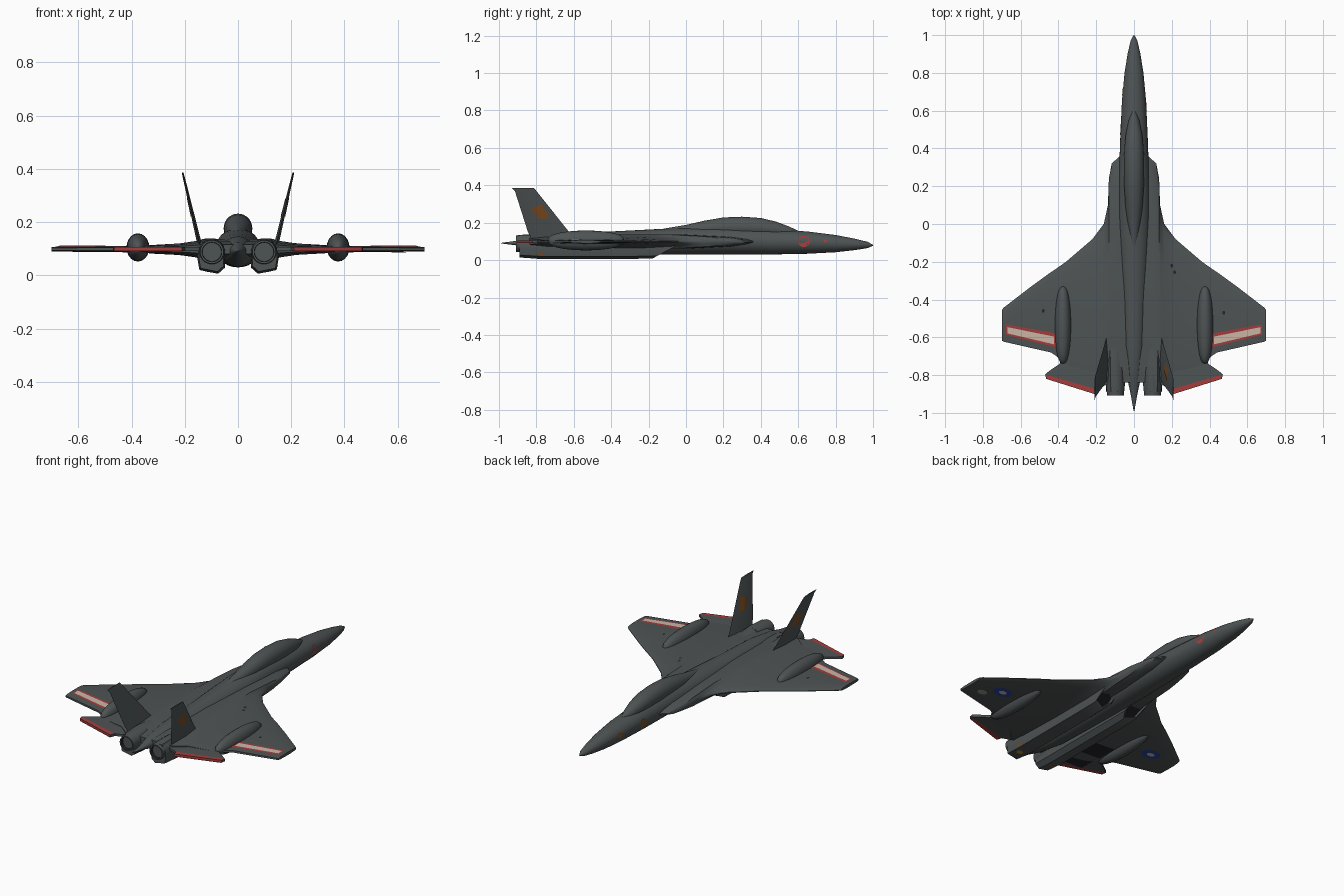
import bpy, bmesh
from math import sin, cos, pi, radians
from mathutils import Vector
from mathutils.bvhtree import BVHTree

cube = bpy.data.objects.get("Cube")
if cube:
    bpy.data.objects.remove(cube, do_unlink=True)


def material(name, rgb):
    m = bpy.data.materials.new(name)
    m.use_nodes = True
    m.diffuse_color = (*rgb, 1)
    bsdf = m.node_tree.nodes["Principled BSDF"]
    bsdf.inputs["Base Color"].default_value = (*rgb, 1)
    bsdf.inputs["Roughness"].default_value = 0.7
    return m


GREY = material("airframe_grey", (0.076, 0.087, 0.088))
DARK = material("duct_dark", (0.016, 0.017, 0.023))
RED = material("marking_red", (0.38, 0.045, 0.045))
CREAM = material("marking_cream", (0.6, 0.47, 0.39))
ORANGE = material("marking_orange", (0.2, 0.07, 0.015))
BLUE = material("marking_blue", (0.025, 0.06, 0.3))
YELLOW = material("marking_yellow", (0.5, 0.3, 0.03))
PALE = material("marking_pale_grey", (0.3, 0.3, 0.25))


def finish(name, bm, mats, mirror=False, smooth=True):
    """Turn a bmesh into an object, optionally mirrored across x."""
    me = bpy.data.meshes.new(name)
    bm.to_mesh(me)
    bm.free()
    for m in mats:
        me.materials.append(m)
    ob = bpy.data.objects.new(name, me)
    bpy.context.collection.objects.link(ob)
    if smooth:
        bpy.ops.object.select_all(action='DESELECT')
        ob.select_set(True)
        bpy.context.view_layer.objects.active = ob
        bpy.ops.object.shade_smooth_by_angle(angle=radians(40))
    if mirror:
        ob.modifiers.new("mirror", 'MIRROR').use_clip = True
    return ob


def loft(name, rings, mats=(GREY,), mirror=False, dark_from=None, cap_first=0):
    """Skin a list of closed rings; spans from dark_from on use slot 1."""
    bm = bmesh.new()
    vs = [[bm.verts.new(p) for p in r] for r in rings]
    n = len(vs[0])
    for i in range(len(vs) - 1):
        for j in range(n):
            k = (j + 1) % n
            f = bm.faces.new((vs[i][j], vs[i][k], vs[i + 1][k], vs[i + 1][j]))
            f.material_index = int(dark_from is not None and i >= dark_from)
    bm.faces.new(vs[0][::-1]).material_index = cap_first
    bm.faces.new(vs[-1]).material_index = int(dark_from is not None)
    bmesh.ops.recalc_face_normals(bm, faces=bm.faces)
    return finish(name, bm, mats, mirror)


def oval(y, w, zb, zt, cx=0, n=28):
    """Cross-section ring across the length of the aircraft."""
    zm = (zb + zt) / 2
    return [(cx + w * cos(a), y, zm + (zt - zm) * sin(a))
            for a in (2 * pi * i / n for i in range(n))]


# Fuselage with tail spike: y, half width, bottom, top
fuselage = loft("fuselage", [oval(*s) for s in (
    (1, .002, .077, .082), (.97, .018, .064, .098), (.9, .034, .053, .115),
    (.8, .050, .042, .134), (.65, .064, .034, .153), (.45, .073, .03, .165),
    (.2, .082, .03, .178), (0, .085, .03, .174), (-.15, .08, .03, .166),
    (-.4, .07, .03, .153), (-.65, .058, .032, .146), (-.82, .035, .055, .125),
    (-.9, .018, .078, .104), (-.99, .002, .089, .092))])

# Canopy fairing
loft("canopy", [oval(y, w, .12, zt) for y, w, zt in (
    (.6, .01, .157), (.55, .028, .18), (.48, .043, .206), (.4, .051, .225),
    (.3, .054, .232), (.2, .052, .228), (.1, .046, .211), (0, .035, .188),
    (-.12, .014, .168))])

# Blended wing: x, leading edge, trailing edge, half thickness
SECTION = ((0, .05), (.03, .32), (.1, .65), (.3, 1), (.6, 1), (.9, .75), (1, .45))


def wing_ring(x, le, te, h):
    pts = [(x, le + (te - le) * t, .1 + h * k) for t, k in SECTION]
    return pts + [(px, py, .197 - pz) for px, py, pz in reversed(pts)]


wing = loft("wing", [wing_ring(*s) for s in (
    (0, .38, -.84, .036), (.075, .36, -.84, .036), (.118, .32, -.84, .036),
    (.133, .24, -.84, .036), (.138, .1, -.84, .035), (.16, .0, -.83, .029),
    (.22, -.08, -.78, .02), (.36, -.2, -.75, .012), (.41, -.235, -.7, .0105),
    (.44, -.255, -.68, .01), (.55, -.335, -.655, .009),
    (.69, -.443, -.623, .0075), (.7, -.455, -.618, .007))], mirror=True)

# Tailplanes with red trailing edges
bm = bmesh.new()
plan = [(.14, -.66), (.36, -.7), (.4, -.745), (.44, -.772), (.47, -.795),
        (.465, -.82), (.21, -.9), (.2, -.87), (.14, -.85)]
face = bm.faces.new([bm.verts.new((x, y, .092)) for x, y in plan])
up = bmesh.ops.extrude_face_region(bm, geom=[face])
bmesh.ops.translate(bm, vec=(0, 0, .014),
                    verts=[v for v in up["geom"] if isinstance(v, bmesh.types.BMVert)])
bmesh.ops.recalc_face_normals(bm, faces=bm.faces)
for f in bm.faces:
    f.material_index = int(f.normal.y < -.9 and f.calc_center_median().x > .2)
tailplane = finish("tailplane", bm, [GREY, RED], mirror=True)

# Engine nacelles with raked dark intakes
PROFILE = ((.075, .006), (.145, .02), (.152, .06), (.15, .1),
           (.125, .138), (.085, .138), (.055, .11), (.048, .03))


def nacelle_ring(y, scale=1, top=.138, rake=0):
    return [(.1 + (x - .1) * scale, y + rake * (z - .005),
             .088 + (min(z, top) - .088) * scale) for x, z in PROFILE]


nacelle = loft("engine_nacelle", [
    nacelle_ring(-.2, .8, .112, 1.8), nacelle_ring(-.17, .86, .112, 1.8),
    nacelle_ring(-.18, .96, .112, 1.8), nacelle_ring(-.3, 1, .115, .5),
    nacelle_ring(-.58, 1, .122), nacelle_ring(-.78), nacelle_ring(-.89, .9)],
    (GREY, DARK), mirror=True, cap_first=1)

# Exhaust nozzles, hollow
loft("exhaust_nozzle", [oval(y, r, .088 - r, .088 + r, .098) for y, r in (
    (-.76, .05), (-.86, .049), (-.908, .044), (-.908, .037), (-.84, .032))],
    (GREY, DARK), mirror=True, dark_from=3)

# Wing pods
loft("wing_pod", [
    oval(-.535 + .205 * cos(a), .043 * sin(a) ** .8, .105 - .053 * sin(a) ** .8,
         .105 + .053 * sin(a) ** .8, .376, 20)
    for a in (radians(3 + 174 * i / 14) for i in range(15))], mirror=True)


# Canted tail fins: diamond sections from root to tip
def fin_ring(z, le, te, x, t):
    mid = (le + te) / 2
    return [(x, le, z), (x + t, mid, z), (x, te, z), (x - t, mid, z)]


fin = loft("tail_fin", [fin_ring(.1, -.58, -.82, .14, .009),
                        fin_ring(.15, -.625, -.845, .152, .008),
                        fin_ring(.37, -.8, -.915, .204, .004),
                        fin_ring(.386, -.815, -.932, .208, .003)], mirror=True)

# Painted markings: thin sheets projected onto the skin
bpy.context.view_layer.update()
GRAPH = bpy.context.evaluated_depsgraph_get()


def marking(name, target, mat, start, direction, corners=None, disc=None, lift=.002):
    tree = BVHTree.FromObject(target, GRAPH)
    d = Vector(direction)
    bm = bmesh.new()
    if disc:
        bmesh.ops.create_circle(bm, cap_ends=True, segments=20, radius=1)
    else:
        bmesh.ops.create_grid(bm, x_segments=8, y_segments=4, size=1)
        p = [Vector(c) for c in corners]
    for v in bm.verts:
        if disc:
            a, b = disc[0] + v.co.x * disc[2], disc[1] + v.co.y * disc[3]
        else:
            u, w = (v.co.x + 1) / 2, (v.co.y + 1) / 2
            a, b = p[0].lerp(p[1], u).lerp(p[3].lerp(p[2], u), w)
        origin = Vector((a, b, start)) if d.z else Vector((start, a, b))
        v.co = (tree.ray_cast(origin, d)[0] or origin) - d * lift
    bmesh.ops.recalc_face_normals(bm, faces=bm.faces)
    if sum((f.normal for f in bm.faces), Vector()).dot(d) > 0:
        bmesh.ops.reverse_faces(bm, faces=bm.faces)
    finish(name, bm, [mat], smooth=False)


def sided(s, pts):
    return [(s * x, y) for x, y in pts]


DOWN, UP, INWARD = (0, 0, -1), (0, 0, 1), (-1, 0, 0)
BAND = ((.412, -.58), (.677, -.531), (.677, -.586), (.412, -.653))
STRIPE = ((.424, -.596), (.67, -.546), (.67, -.579), (.424, -.637))
EDGE = ((.208, -.872), (.464, -.798), (.464, -.819), (.212, -.898))
BADGE = ((-.835, .27), (-.77, .3), (-.73, .225), (-.785, .22))

for s, side in ((1, "left"), (-1, "right")):
    marking(side + "_wing_band", wing, RED, 1, DOWN, sided(s, BAND))
    marking(side + "_wing_stripe", wing, CREAM, 1, DOWN, sided(s, STRIPE), lift=.004)
    marking(side + "_tail_edge_top", tailplane, RED, 1, DOWN, sided(s, EDGE))
    marking(side + "_tail_edge_under", tailplane, RED, -1, UP, sided(s, EDGE))
    marking(side + "_roundel", wing, BLUE, -1, UP, disc=(s * .52, -.48, .06, .042))
    marking(side + "_roundel_centre", wing, CREAM, -1, UP,
            disc=(s * .52, -.48, .024, .016), lift=.004)
    marking(side + "_fin_badge", fin, ORANGE, s, (-s, 0, 0), BADGE)
    marking(side + "_nacelle_patch", nacelle, YELLOW if s > 0 else ORANGE, -1, UP,
            disc=(s * .115, -.82, .016, .018))

# One-sided markings: inner fin badge, underwing patch, dark aft panels
marking("left_fin_inner_badge", fin, ORANGE, 0, (1, 0, 0), BADGE)
marking("left_underwing_patch", wing, PALE, -1, UP, disc=(.605, -.55, .03, .022))
marking("left_nacelle_side_patch", nacelle, ORANGE, 1, INWARD, disc=(-.78, .034, .018, .008))
for part, front, back in ((wing, -.56, -.69), (tailplane, -.71, -.84)):
    marking("dark_aft_panel", part, DARK, -1, UP,
            ((-.165, front), (-.335, front), (-.335, back), (-.165, back)))

# Small dark vents on the wing tops
for x, y in ((.2, -.22), (.215, -.255), (.475, -.47), (-.395, -.445), (-.48, -.46)):
    marking("wing_vent", wing, DARK, 1, DOWN, disc=(x, y, .007, .01))

# Nose badges
marking("left_nose_badge", fuselage, RED, 1, INWARD, disc=(.63, .1, .032, .03))
marking("left_nose_dot", fuselage, RED, 1, INWARD, disc=(.745, .103, .01, .008))
marking("right_nose_badge", fuselage, ORANGE, -1, (1, 0, 0), disc=(.5, .1, .03, .025))
marking("right_nose_dot", fuselage, ORANGE, -1, (1, 0, 0), disc=(.7, .1, .02, .015))
